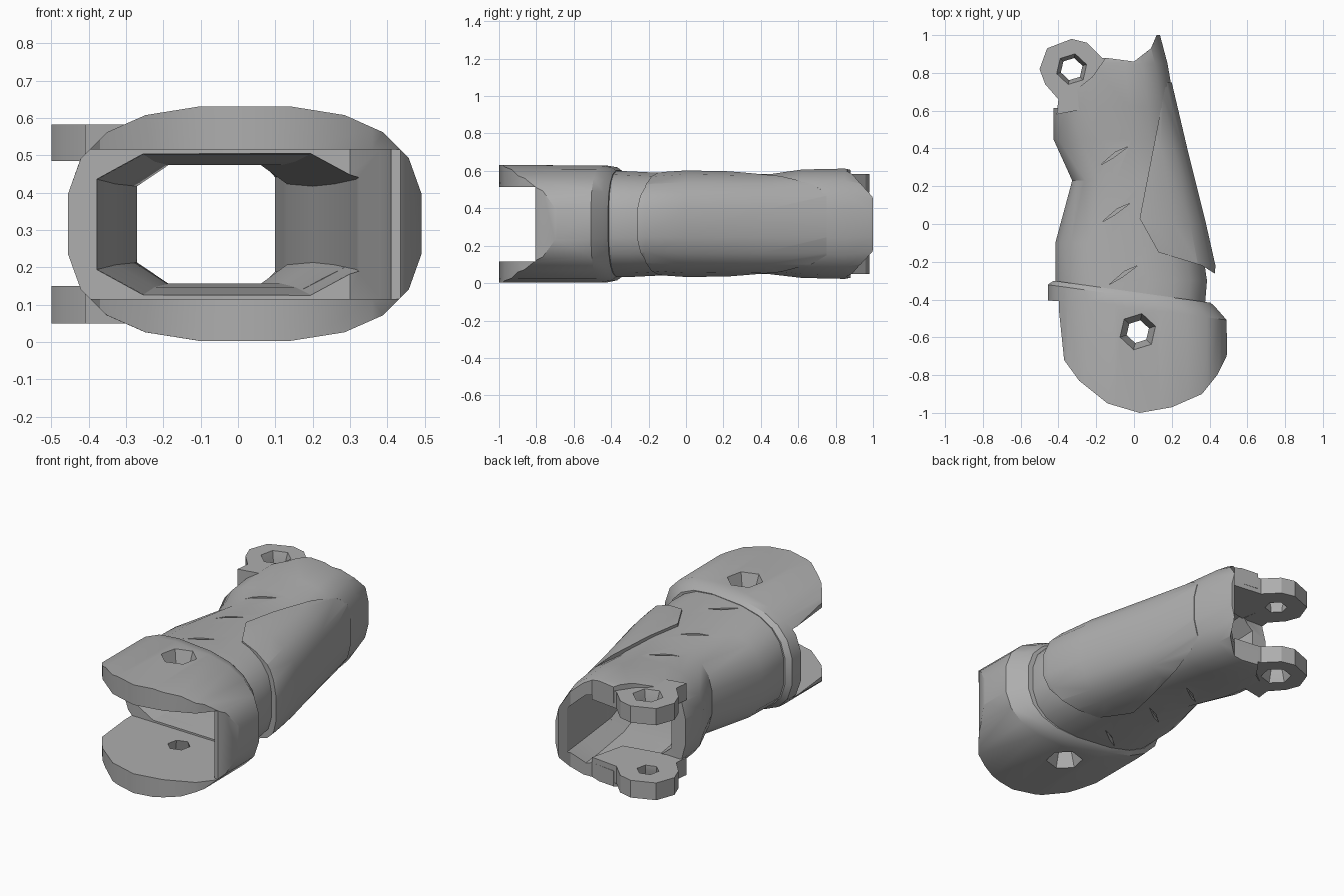
import bpy, bmesh, math

if "Cube" in bpy.data.objects:
    bpy.data.objects.remove(bpy.data.objects["Cube"], do_unlink=True)

grey = bpy.data.materials.new("plain_grey")
grey.use_nodes = True
GREY = (0.42, 0.42, 0.42, 1)
grey.diffuse_color = GREY
grey.node_tree.nodes["Principled BSDF"].inputs["Base Color"].default_value = GREY


def make(name, rings):
    """Skin a list of equal point rings into a closed solid."""
    bm = bmesh.new()
    loops = [[bm.verts.new(p) for p in ring] for ring in rings]
    n = len(loops[0])
    for a, b in zip(loops, loops[1:]):
        for i in range(n):
            j = (i + 1) % n
            bm.faces.new((a[i], a[j], b[j], b[i]))
    bm.faces.new(loops[0])
    bm.faces.new(loops[-1])
    bmesh.ops.recalc_face_normals(bm, faces=bm.faces)
    mesh = bpy.data.meshes.new(name)
    bm.to_mesh(mesh)
    bm.free()
    mesh.materials.append(grey)
    ob = bpy.data.objects.new(name, mesh)
    bpy.context.collection.objects.link(ob)
    return ob


def loft(name, sections, sides, power, shear=0.0):
    """Rounded box sections (y, x0, x1, z0, z1) joined along y."""
    rings = []
    for y, x0, x1, z0, z1 in sections:
        ring = []
        for i in range(sides):
            t = math.tau * (i + 0.5) / sides
            c, s = math.cos(t), math.sin(t)
            x = (x0 + x1) / 2 + (x1 - x0) / 2 * math.copysign(abs(c) ** (2 / power), c)
            z = (z0 + z1) / 2 + (z1 - z0) / 2 * math.copysign(abs(s) ** (2 / power), s)
            ring.append((x, y - shear * x, z))
        rings.append(ring)
    return make(name, rings)


def prism(name, plan, z0, z1):
    return make(name, [[(x, y, z) for x, y in plan] for z in (z0, z1)])


def hole(name, x, y, levels, sides=6):
    """Faceted pin hole whose radius follows (z, r) levels."""
    turn = [math.tau * i / sides + 0.3 for i in range(sides)]
    return make(name, [[(x + r * math.cos(t), y + r * math.sin(t), z) for t in turn]
                       for z, r in levels])


helpers = []


def cut(ob, other, mode='DIFFERENCE'):
    mod = ob.modifiers.new(mode.lower(), 'BOOLEAN')
    mod.operation, mod.object, mod.solver = mode, other, 'EXACT'
    helpers.append(other)


# Cutters: hollow core, end gaps and flared pin holes
tunnel = loft("tunnel_cutter", [
    (-0.5, -0.41, 0.34, 0.11, 0.52),
    (-0.4, -0.39, 0.33, 0.12, 0.51),
    (0.0, -0.34, 0.27, 0.14, 0.49),
    (0.25, -0.28, 0.21, 0.15, 0.48),
    (0.5, -0.34, 0.14, 0.14, 0.49),
    (0.75, -0.35, 0.13, 0.11, 0.52),
    (1.2, -0.35, 0.08, 0.11, 0.52)], 8, 4)
front_gap = prism("front_gap_cutter", [
    (-0.8, -1.2), (0.7, -1.2), (0.7, -0.86), (0.41, -0.8), (0.38, -0.6),
    (0.3, -0.43), (-0.38, -0.41), (-0.8, -0.38)], 0.115, 0.515)
rear_gap = prism("rear_gap_cutter", [
    (-0.8, 0.63), (-0.3, 0.61), (0.02, 0.7), (0.08, 1.2), (-0.8, 1.2)], 0.15, 0.485)
FLARE = [(-0.1, 0.11), (0.0, 0.1), (0.12, 0.06), (0.51, 0.06), (0.635, 0.1), (0.7, 0.11)]
front_hole = hole("front_hole_cutter", 0.02, -0.57, FLARE)
rear_hole = hole("rear_hole_cutter", -0.33, 0.82, FLARE)

# Main hollow body, with its rear rim trimmed in plan
body = loft("body", [
    (-0.42, -0.42, 0.38, 0.03, 0.605),
    (-0.3, -0.42, 0.39, 0.03, 0.6),
    (-0.1, -0.42, 0.36, 0.04, 0.59),
    (0.23, -0.33, 0.29, 0.045, 0.585),
    (0.45, -0.43, 0.24, 0.045, 0.585),
    (0.62, -0.43, 0.22, 0.025, 0.61),
    (0.85, -0.43, 0.18, 0.02, 0.615),
    (1.0, -0.42, 0.14, 0.05, 0.58)], 20, 2.7)
rim = prism("rim_cutter", [
    (-0.8, -0.6), (0.8, -0.6), (0.8, 1.0), (0.12, 1.0), (0.09, 0.93), (0.0, 0.86),
    (-0.15, 0.88), (-0.22, 0.78), (-0.42, 0.62), (-0.8, 0.6)], -0.1, 0.8)
cut(body, rim, 'INTERSECT')
for c in (tunnel, rear_gap, front_gap, rear_hole):
    cut(body, c)

# Small three-sided nicks above and below
for i, (x, y) in enumerate([(-0.1, 0.36), (-0.09, 0.06), (-0.05, -0.27)]):
    nick_plan = [(x - 0.08, y - 0.05), (x - 0.01, y - 0.01), (x + 0.07, y + 0.05), (x, y + 0.02)]
    for z0, z1 in ((0.565, 0.7), (-0.1, 0.065)):
        cut(body, prism("nick_cutter_%d" % i, nick_plan, z0, z1))

# Raised shell wrapped over the left side
shell = loft("side_shell", [
    (-0.3, -0.4, 0.43, 0.05, 0.58),
    (-0.22, -0.4, 0.435, 0.045, 0.59),
    (0.0, -0.38, 0.385, 0.03, 0.605),
    (0.4, -0.36, 0.285, 0.035, 0.597),
    (0.76, -0.36, 0.2, 0.04, 0.59)], 20, 2.7)
shell_plan = prism("shell_plan_cutter", [
    (0.17, 0.75), (0.03, 0.03), (0.13, -0.15), (0.36, -0.22),
    (0.44, -0.27), (0.7, -0.2), (0.7, 0.75)], -0.1, 0.8)
cut(shell, shell_plan, 'INTERSECT')
cut(shell, tunnel)

# Front fork with a slanted collar, rounded nose and closed left wall
fork = loft("front_fork", [
    (-0.36, -0.43, 0.41, 0.03, 0.605),
    (-0.385, -0.46, 0.44, 0.012, 0.622),
    (-0.44, -0.46, 0.495, 0.0, 0.632),
    (-1.3, -0.46, 0.5, 0.0, 0.635)], 20, 2.7, 0.14)
nose = prism("nose_cutter", [
    (-0.8, 0.0), (-0.8, -0.4), (-0.45, -0.41), (-0.4, -0.43), (-0.37, -0.72),
    (-0.29, -0.83), (-0.14, -0.95), (0.03, -1.0), (0.2, -0.97), (0.36, -0.9),
    (0.44, -0.8), (0.49, -0.7), (0.52, -0.5), (0.8, 0.0)], -0.1, 0.8)
cut(fork, nose, 'INTERSECT')
for c in (front_gap, tunnel, front_hole):
    cut(fork, c)

# Pair of rear lugs
lug_plan = [(-0.41, 0.58), (-0.4, 0.66), (-0.47, 0.74), (-0.5, 0.82), (-0.46, 0.93),
            (-0.33, 0.98), (-0.25, 0.96), (-0.17, 0.88), (0.0, 0.86), (-0.05, 0.65)]
lugs = []
for name, z0, z1 in (("upper_lug", 0.485, 0.582), ("lower_lug", 0.05, 0.15)):
    lug = prism(name, lug_plan, z0, z1)
    cut(lug, rear_hole)
    lugs.append(lug)

# Bake the cuts, then smooth gentle edges only
parts = [body, shell, fork] + lugs
graph = bpy.context.evaluated_depsgraph_get()
baked = [bpy.data.meshes.new_from_object(p.evaluated_get(graph)) for p in parts]
for part, mesh in zip(parts, baked):
    part.modifiers.clear()
    part.data = mesh
for helper in set(helpers):
    bpy.data.objects.remove(helper, do_unlink=True)
bpy.ops.object.select_all(action='DESELECT')
for part in parts:
    part.select_set(True)
bpy.context.view_layer.objects.active = body
bpy.ops.object.shade_smooth_by_angle(angle=math.radians(28))
